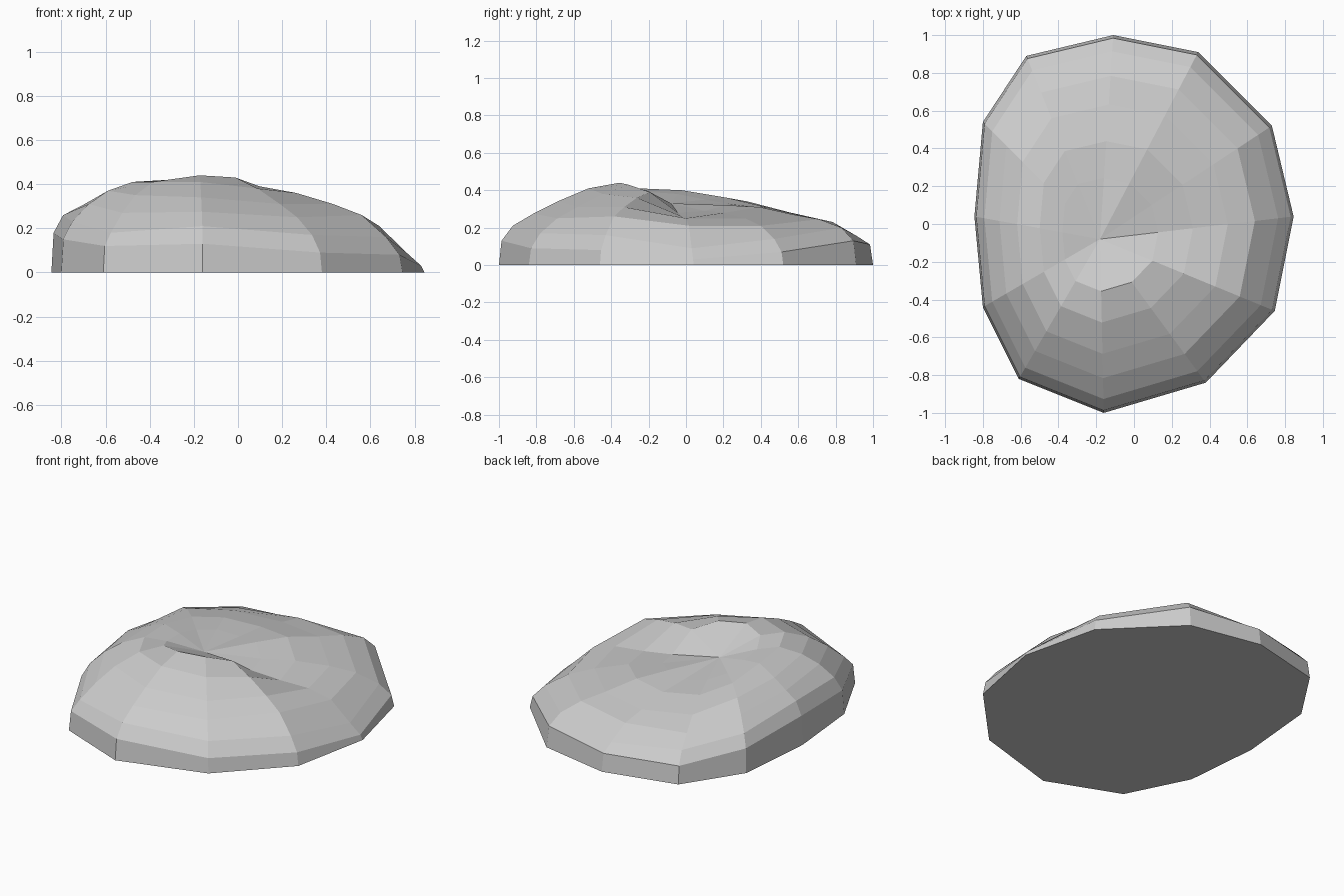
import bpy, bmesh

# Twelve-sided footprint, counter-clockwise from the right-hand side
outline = [(0.845, 0.04), (0.73, 0.52), (0.34, 0.91), (-0.11, 1.0),
           (-0.57, 0.89), (-0.80, 0.54), (-0.845, 0.04), (-0.80, -0.44),
           (-0.61, -0.82), (-0.16, -1.0), (0.38, -0.84), (0.745, -0.46)]

# Low spot in the middle of the crown
cx, cy, cz = -0.18, -0.08, 0.33

# Each ring: fraction of the way out to the footprint, then height per spoke
rings = [
    (0.985, [.03, .07, .13, .11, .11, .15, .18, .15, .12, .13, .09, .08]),
    (0.92, [.09, .14, .20, .155, .18, .22, .26, .23, .18, .21, .17, .16]),
    (0.80, [.21, .21, .245, .23, .23, .29, .30, .31, .27, .275, .25, .26]),
    (0.66, [.25, .25, .27, .26, .28, .34, .35, .37, .35, .34, .31, .31]),
    (0.48, [.26, .28, .31, .30, .32, .36, .40, .41, .41, .41, .38, .36]),
    (0.30, [.28, .29, .32, .31, .33, .35, .38, .39, .42, .44, .43, .39]),
]

bm = bmesh.new()


def add_ring(scale, heights):
    return [bm.verts.new((cx + (x - cx) * scale, cy + (y - cy) * scale, z))
            for (x, y), z in zip(outline, heights)]


# Flat underside
lower = add_ring(1.0, [0.0] * 12)
bm.faces.new(lower[::-1])

# Faceted sides and crown
for scale, heights in rings:
    upper = add_ring(scale, heights)
    for i in range(12):
        j = (i + 1) % 12
        bm.faces.new((lower[i], lower[j], upper[j], upper[i]))
    lower = upper

# Close the hollow with a fan
middle = bm.verts.new((cx, cy, cz))
for i in range(12):
    bm.faces.new((lower[i], lower[(i + 1) % 12], middle))

bmesh.ops.recalc_face_normals(bm, faces=bm.faces)
mesh = bpy.data.meshes.new("rock")
bm.to_mesh(mesh)
bm.free()
rock = bpy.data.objects.new("rock", mesh)
bpy.context.collection.objects.link(rock)
